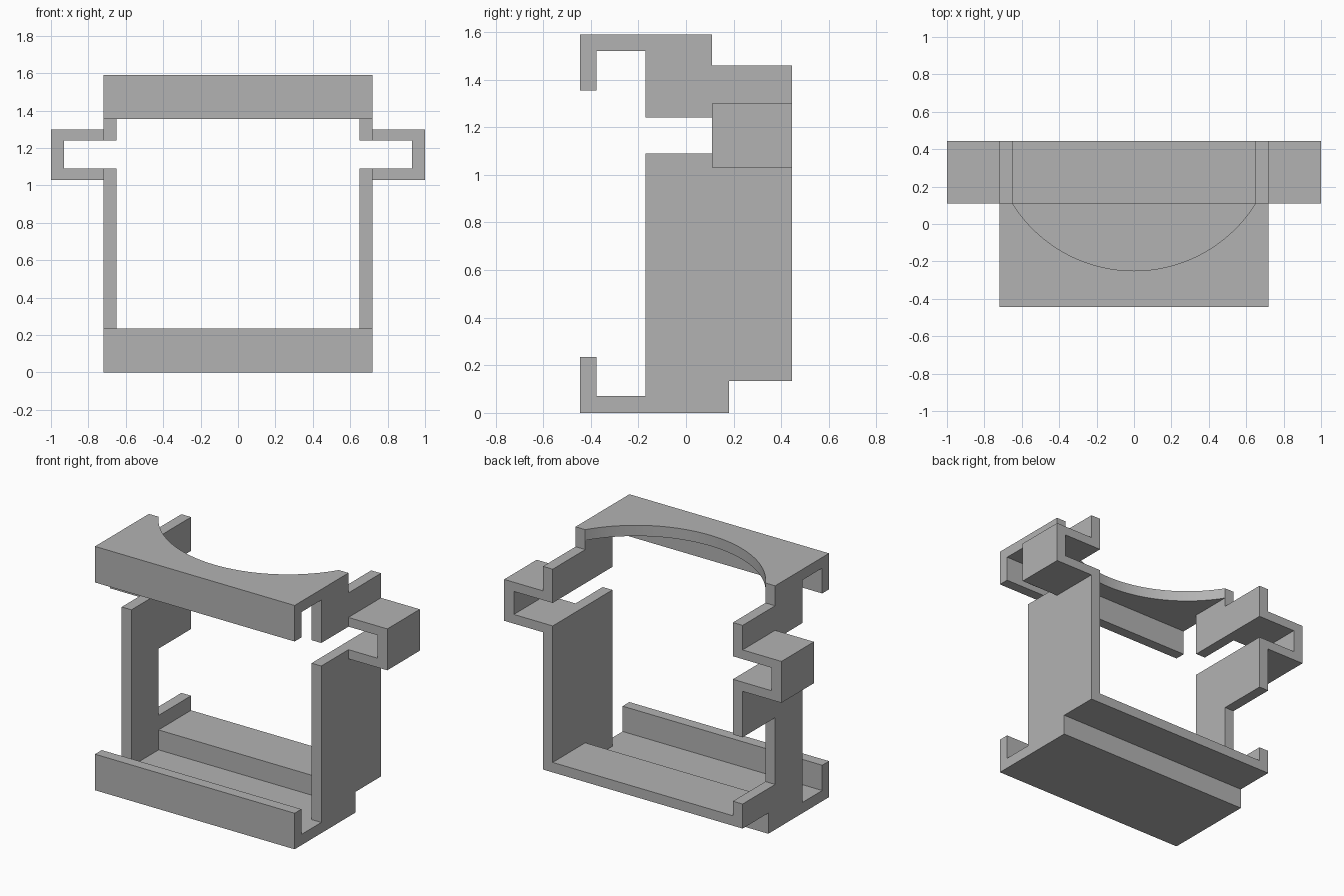
import bpy, bmesh, math

cube = bpy.data.objects.get("Cube")
if cube:
    bpy.data.objects.remove(cube, do_unlink=True)

grey = bpy.data.materials.new("plain grey")
grey.use_nodes = True
color = (0.45, 0.45, 0.45, 1)
grey.diffuse_color = color
grey.node_tree.nodes["Principled BSDF"].inputs["Base Color"].default_value = color


def prism(name, outline, axis, lo, hi):
    """Extrude a 2D outline along the given axis, between lo and hi."""
    place = {"x": lambda a, b, t: (t, a, b),
             "y": lambda a, b, t: (a, t, b),
             "z": lambda a, b, t: (a, b, t)}[axis]
    bm = bmesh.new()
    base = bm.faces.new([bm.verts.new(place(a, b, lo)) for a, b in outline])
    cap = bmesh.ops.extrude_face_region(bm, geom=[base])["geom"]
    shift = place(0, 0, hi - lo)
    bmesh.ops.translate(bm, vec=shift,
                        verts=[g for g in cap if isinstance(g, bmesh.types.BMVert)])
    bmesh.ops.recalc_face_normals(bm, faces=bm.faces)
    mesh = bpy.data.meshes.new(name)
    bm.to_mesh(mesh)
    bm.free()
    mesh.materials.append(grey)
    obj = bpy.data.objects.new(name, mesh)
    bpy.context.collection.objects.link(obj)
    return obj


# Main dimensions: half widths, depths and sheet thickness
W, IN, T = 0.72, 0.65, 0.07
FRONT, WALL, STEP, BACK = -0.445, -0.17, 0.11, 0.445
TOP, SLOT_LO, SLOT_HI = 1.59, 1.09, 1.24
EAR_LO, EAR_HI = 1.03, 1.30

# Stepped floor tray with front lip
prism("floor_tray", [
    (FRONT, 0), (STEP + T, 0), (STEP + T, 0.135), (BACK, 0.135), (BACK, 0.2),
    (STEP, 0.2), (STEP, T), (FRONT + T, T), (FRONT + T, 0.235), (FRONT, 0.235),
], "x", -W, W)

# Top plate with a circular scoop in its rear edge, and its hanging lip
sag = STEP + 0.25
radius = (IN ** 2 + sag ** 2) / (2 * sag)
centre = -0.25 + radius
half = math.asin(IN / radius)
steps = 48
arc = []
for i in range(steps + 1):
    a = half * (1 - 2 * i / steps)
    arc.append((radius * math.sin(a), centre - radius * math.cos(a)))
plate = prism("top_plate", [(-W, FRONT), (W, FRONT), (W, STEP)] + arc + [(-W, STEP)],
              "z", TOP - T, TOP)
bpy.context.view_layer.objects.active = plate
plate.select_set(True)
bpy.ops.object.shade_smooth_by_angle(angle=math.radians(30))
plate.select_set(False)
prism("top_lip", [(FRONT, 1.355), (FRONT + T, 1.355), (FRONT + T, TOP - T),
                  (FRONT, TOP - T)], "x", -W, W)

# Side walls and slotted ears; only the right wall has a notch in its rear edge
for side, s in (("left", 1), ("right", -1)):
    notch = [(BACK, 0.295), (STEP, 0.295), (STEP, 0.73), (BACK, 0.73)] if s < 0 else []
    prism(side + "_lower_wall", [(WALL, T), (STEP, T), (STEP, 0.2), (BACK, 0.2)] + notch + [
        (BACK, EAR_LO), (STEP, EAR_LO), (STEP, SLOT_LO), (WALL, SLOT_LO),
    ], "x", s * IN, s * W)
    prism(side + "_upper_wall", [
        (WALL, SLOT_HI), (STEP, SLOT_HI), (STEP, EAR_HI), (BACK, EAR_HI),
        (BACK, 1.46), (STEP, 1.46), (STEP, TOP - T), (WALL, TOP - T),
    ], "x", s * IN, s * W)
    prism(side + "_ear", [
        (s * IN, EAR_LO), (s, EAR_LO), (s, EAR_HI), (s * IN, EAR_HI),
        (s * IN, SLOT_HI), (s * (1 - T), SLOT_HI), (s * (1 - T), SLOT_LO), (s * IN, SLOT_LO),
    ], "y", STEP, BACK)
